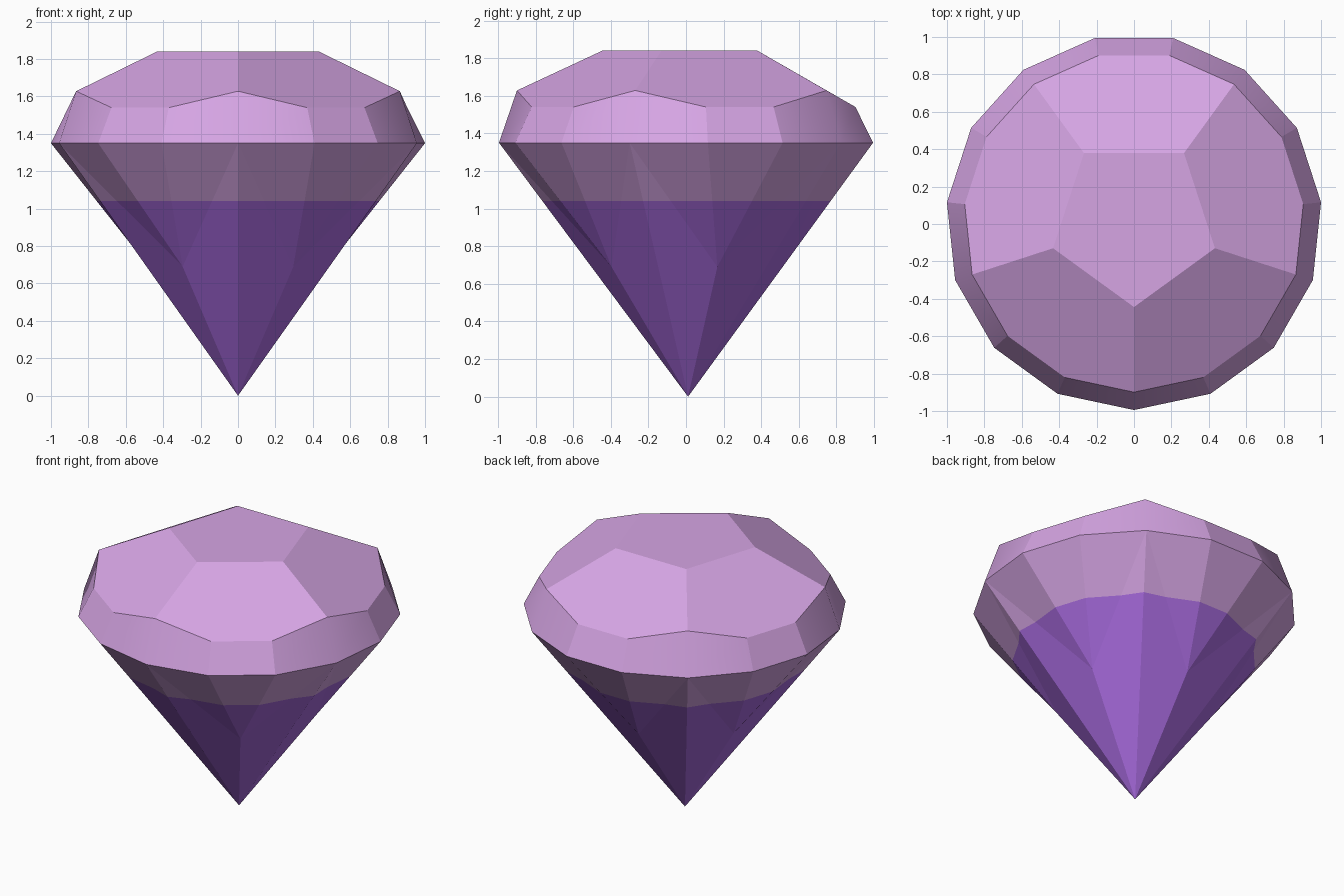
import bpy, bmesh, math

if "Cube" in bpy.data.objects:
    bpy.data.objects.remove(bpy.data.objects["Cube"])

Y_SHIFT = 0.011          # centres the odd-sided outline on y
GIRDLE_Z, BAND_Z = 1.35, 1.04

def material(name, rgb):
    m = bpy.data.materials.new(name)
    m.diffuse_color = (*rgb, 1)
    m.use_nodes = True
    m.node_tree.nodes["Principled BSDF"].inputs["Base Color"].default_value = m.diffuse_color
    return m

pink = material("pale_lilac", (0.672, 0.376, 0.776))
purple = material("deep_purple", (0.402, 0.150, 0.753))

bm = bmesh.new()

def vert(r, degrees, z):
    a = math.radians(degrees)
    return bm.verts.new((r * math.cos(a), r * math.sin(a) + Y_SHIFT, z))

# rings of points: 15-sided girdle and crown rim, 5-sided table and pavilion
girdle = [vert(1.0055, -90 + 24 * i, GIRDLE_Z) for i in range(15)]
rim = [vert(0.91, -90 + 24 * i, 1.628 if i % 3 == 0 else 1.54) for i in range(15)]
table = [vert(0.455, -90 + 72 * k, 1.84) for k in range(5)]
pavilion = [vert(0.503, -54 + 72 * k, 0.69) for k in range(5)]
tip = vert(0, 0, 0)

# flat table and crown sides
bm.faces.new(table)
for i in range(15):
    j = (i + 1) % 15
    f = bm.faces.new((girdle[i], girdle[j], rim[j], rim[i]))
    f.smooth = i % 3 != 1

# five crown facets and the pavilion facets below them
for k in range(5):
    n = (k + 1) % 5
    g = [girdle[(3 * k + s) % 15] for s in range(4)]
    r = [rim[(3 * k + s) % 15] for s in range(4)]
    bm.faces.new((*r, table[n], table[k]))
    p = pavilion[k]
    for s in range(3):
        bm.faces.new((p, g[s + 1], g[s]))
    bm.faces.new((tip, p, g[0]))
    bm.faces.new((tip, g[3], p))

# only the crown corner edges stay soft
bm.normal_update()
corners = {(girdle[i], rim[i]) for i in range(0, 15, 3)}
for e in bm.edges:
    a, b = e.verts
    e.smooth = (a, b) in corners or (b, a) in corners

# colour change cut through the pavilion
bmesh.ops.bisect_plane(bm, geom=bm.verts[:] + bm.edges[:] + bm.faces[:],
                       plane_co=(0, 0, BAND_Z), plane_no=(0, 0, 1))
bmesh.ops.recalc_face_normals(bm, faces=bm.faces[:])
for f in bm.faces:
    f.material_index = int(max(v.co.z for v in f.verts) < BAND_Z + 0.001)

mesh = bpy.data.meshes.new("gemstone")
bm.to_mesh(mesh)
bm.free()
mesh.materials.append(pink)
mesh.materials.append(purple)
gem = bpy.data.objects.new("gemstone", mesh)
bpy.context.collection.objects.link(gem)
